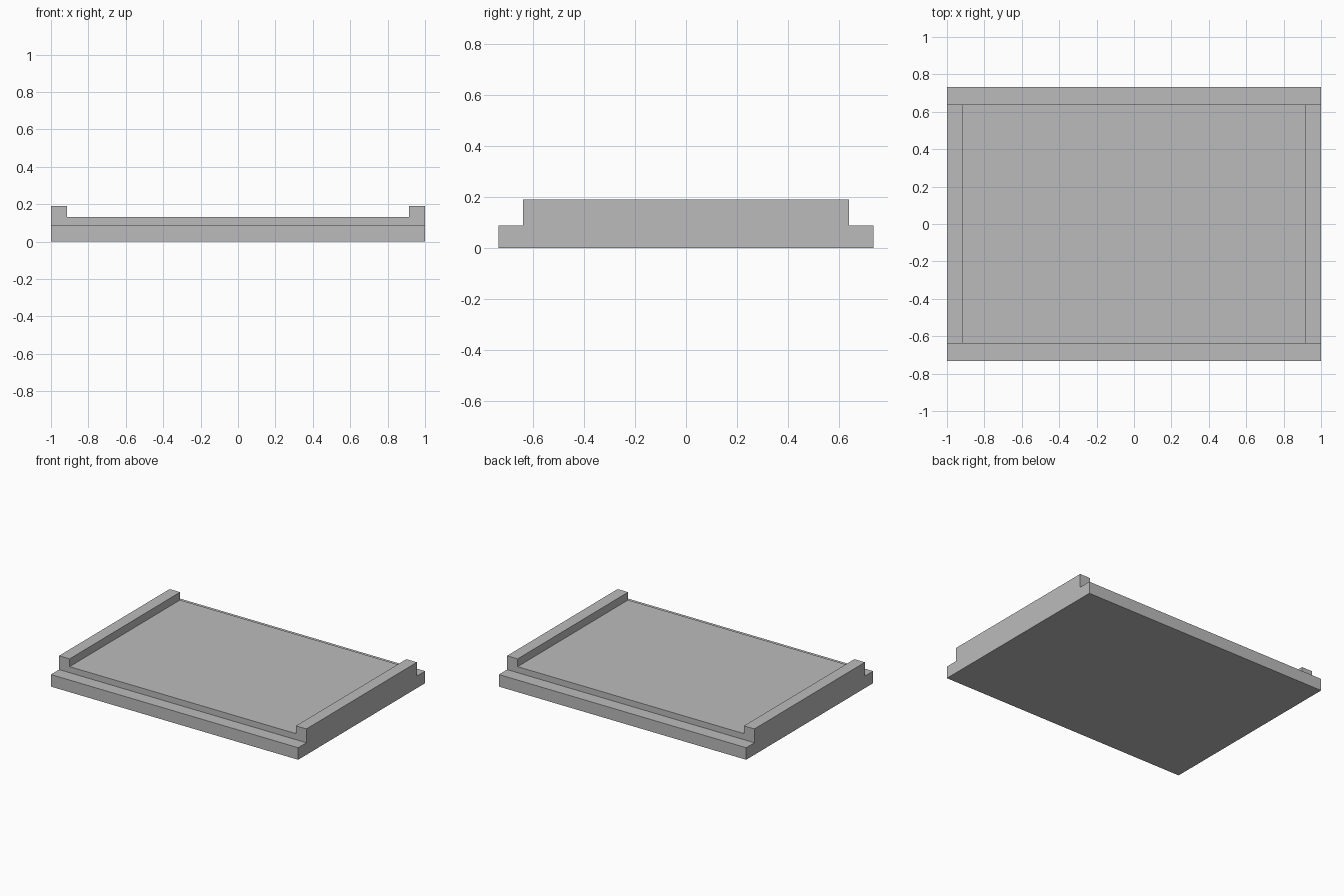
import bpy
import bmesh
from mathutils import Vector

if "Cube" in bpy.data.objects:
    bpy.data.objects.remove(bpy.data.objects["Cube"], do_unlink=True)

HALF_X, HALF_Y = 1.0, 0.733
STEP_Y = 0.638      # front and back edge of the raised part
RAIL_X = 0.915      # inner face of the side rails
LEDGE_Z, PANEL_Z, RAIL_Z = 0.088, 0.132, 0.189

grey = bpy.data.materials.new("plain grey")
grey.use_nodes = True
colour = (0.5, 0.5, 0.5, 1.0)
grey.diffuse_color = colour
grey.node_tree.nodes["Principled BSDF"].inputs["Base Color"].default_value = colour


def extrude_profile(name, profile, half_width):
    """Extrude a closed (y, z) profile along x, centred on x = 0."""
    bm = bmesh.new()
    face = bm.faces.new([bm.verts.new((-half_width, y, z)) for y, z in profile])
    swept = bmesh.ops.extrude_face_region(bm, geom=[face])["geom"]
    verts = [v for v in swept if isinstance(v, bmesh.types.BMVert)]
    bmesh.ops.translate(bm, verts=verts, vec=Vector((2 * half_width, 0, 0)))
    bmesh.ops.recalc_face_normals(bm, faces=bm.faces)
    mesh = bpy.data.meshes.new(name)
    bm.to_mesh(mesh)
    bm.free()
    mesh.materials.append(grey)
    obj = bpy.data.objects.new(name, mesh)
    bpy.context.collection.objects.link(obj)
    return obj


# Stepped tray body: low ledges at front and back, full-height block between
half = [(HALF_Y, 0), (HALF_Y, LEDGE_Z), (STEP_Y, LEDGE_Z), (STEP_Y, RAIL_Z)]
tray = extrude_profile("railed_tray", half + [(-y, z) for y, z in reversed(half)], HALF_X)

# Channel that lowers the panel and leaves a rail on each side
channel = [(HALF_Y, PANEL_Z), (HALF_Y, 2 * RAIL_Z), (-HALF_Y, 2 * RAIL_Z), (-HALF_Y, PANEL_Z)]
cutter = extrude_profile("channel_cutter", channel, RAIL_X)
cutter.hide_render = True

cut = tray.modifiers.new("panel channel", "BOOLEAN")
cut.operation = "DIFFERENCE"
cut.solver = "EXACT"
cut.object = cutter
bpy.context.view_layer.objects.active = tray
tray.select_set(True)
bpy.ops.object.modifier_apply(modifier=cut.name)
bpy.data.objects.remove(cutter, do_unlink=True)
